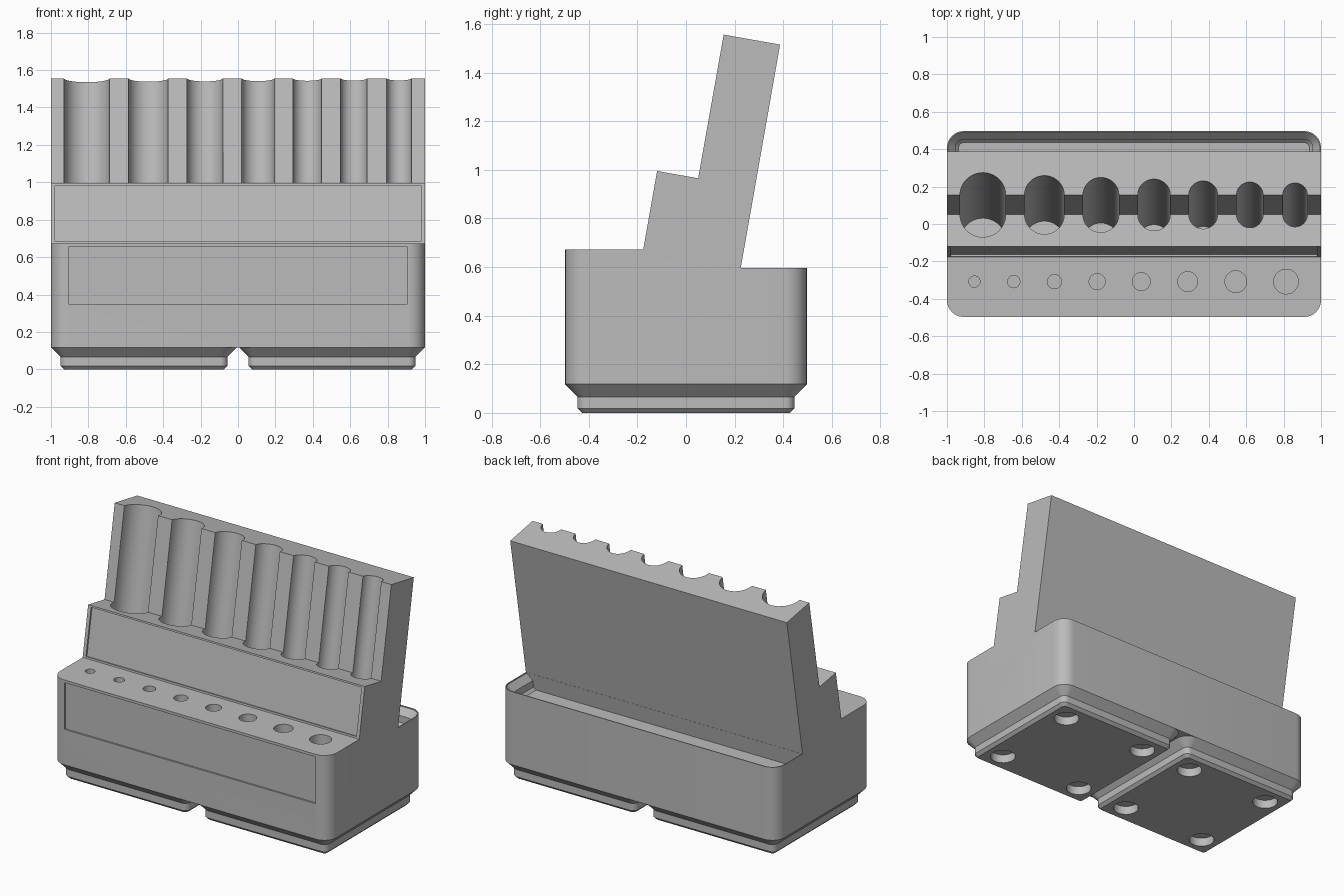
import bpy, bmesh, math
from mathutils import Matrix, Vector

cube = bpy.data.objects.get("Cube")
if cube:
    bpy.data.objects.remove(cube, do_unlink=True)

LEAN = math.radians(10)
TILT = Matrix.Rotation(-LEAN, 4, 'X')
AXIS = TILT @ Vector((0, 0, 1))
HALF_X, HALF_Y, CORNER = 1.0, 0.497, 0.09
BASE_Z, BACK_Z, LEDGE_Z = 0.118, 0.595, 0.672

gray = bpy.data.materials.new("plain gray")
gray.use_nodes = True
gray.diffuse_color = (0.5, 0.5, 0.5, 1)
gray.node_tree.nodes["Principled BSDF"].inputs["Base Color"].default_value = (0.5, 0.5, 0.5, 1)


def make_object(name, bm):
    bmesh.ops.recalc_face_normals(bm, faces=bm.faces[:])
    mesh = bpy.data.meshes.new(name)
    bm.to_mesh(mesh)
    bm.free()
    obj = bpy.data.objects.new(name, mesh)
    bpy.context.collection.objects.link(obj)
    mesh.materials.append(gray)
    return obj


def add_box(bm, center, size, rotation=Matrix()):
    bmesh.ops.create_cube(bm, size=1, matrix=Matrix.Translation(center) @ rotation
                          @ Matrix.Diagonal((*size, 1)))


def add_cylinder(bm, start, end, radius, segments=48):
    start, end = Vector(start), Vector(end)
    turn = (end - start).to_track_quat('Z', 'Y').to_matrix().to_4x4()
    bmesh.ops.create_cone(bm, cap_ends=True, segments=segments, radius1=radius, radius2=radius,
                          depth=(end - start).length,
                          matrix=Matrix.Translation((start + end) / 2) @ turn)


def add_rounded_stack(bm, cx, half_x, half_y, levels, steps=8):
    """Rounded rectangles, each inset by its own amount, skinned from bottom to top."""
    rings = []
    for inset, z in levels:
        radius = CORNER - inset
        ring = []
        for quarter, (sx, sy) in enumerate(((1, 1), (-1, 1), (-1, -1), (1, -1))):
            for i in range(steps + 1):
                a = (quarter + i / steps) * math.pi / 2
                ring.append(bm.verts.new((cx + sx * (half_x - CORNER) + radius * math.cos(a),
                                          sy * (half_y - CORNER) + radius * math.sin(a), z)))
        rings.append(ring)
    for low, high in zip(rings, rings[1:]):
        for i in range(len(low)):
            j = (i + 1) % len(low)
            bm.faces.new((low[i], low[j], high[j], high[i]))
    bm.faces.new(rings[0][::-1])
    bm.faces.new(rings[-1])


def carve(obj, bm):
    cutter = make_object(obj.name + "_cutter", bm)
    cutter.hide_render = True
    mod = obj.modifiers.new("carve", 'BOOLEAN')
    mod.operation, mod.solver, mod.object = 'DIFFERENCE', 'EXACT', cutter
    bpy.context.view_layer.objects.active = obj
    bpy.ops.object.modifier_apply(modifier=mod.name)
    bpy.data.objects.remove(cutter, do_unlink=True)


def smooth(obj):
    bpy.ops.object.select_all(action='DESELECT')
    obj.select_set(True)
    bpy.context.view_layer.objects.active = obj
    bpy.ops.object.shade_smooth_by_angle(angle=math.radians(25))


# Holder body: stepped side profile, extruded across, with rounded upright corners
profile = [(-HALF_Y, BASE_Z), (HALF_Y, BASE_Z), (HALF_Y, BACK_Z), (0.225, BACK_Z),
           (0.387, 1.515), (0.155, 1.556), (0.05, 0.965), (-0.119, 0.995),
           (-0.176, LEDGE_Z), (-HALF_Y, LEDGE_Z)]
bm = bmesh.new()
face = bm.faces.new([bm.verts.new((-HALF_X, y, z)) for y, z in profile])
grown = bmesh.ops.extrude_face_region(bm, geom=[face])
bmesh.ops.translate(bm, vec=(2 * HALF_X, 0, 0),
                    verts=[v for v in grown["geom"] if isinstance(v, bmesh.types.BMVert)])
uprights = [e for e in bm.edges
            if all(abs(abs(v.co.y) - HALF_Y) < 1e-4 for v in e.verts)
            and abs(e.verts[0].co.z - e.verts[1].co.z) > 0.1]
bmesh.ops.bevel(bm, geom=uprights, offset=CORNER, segments=8, profile=0.5, affect='EDGES')
body = make_object("holder_body", bm)

# Rear tray inside the stacking lip, trimmed behind the leaning board
cut = bmesh.new()
add_rounded_stack(cut, 0, HALF_X, HALF_Y,
                  [(0.062, 0.487), (0.045, 0.504), (0.045, 0.549), (0.006, 0.59), (0.006, 0.65)])
bmesh.ops.bisect_plane(cut, geom=cut.verts[:] + cut.edges[:] + cut.faces[:],
                       plane_co=(0, 0.226, BACK_Z),
                       plane_no=(0, math.cos(LEAN), -math.sin(LEAN)), clear_inner=True)
bmesh.ops.holes_fill(cut, edges=[e for e in cut.edges if e.is_boundary], sides=0)

# Leaning sockets: half channels in the board, full bores below the step
mid = Vector((0, 0.05, 0.965))
for x, radius in ((-0.808, 0.122), (-0.479, 0.106), (-0.177, 0.096), (0.107, 0.087),
                  (0.37, 0.077), (0.619, 0.071), (0.861, 0.066)):
    p = mid + Vector((x, 0, 0))
    add_cylinder(cut, p - AXIS * 0.8, p + AXIS * 0.8, radius)

# Small upright holes in the front ledge
for x, radius in ((-0.853, 0.03), (-0.643, 0.033), (-0.425, 0.038), (-0.197, 0.043),
                  (0.039, 0.048), (0.287, 0.053), (0.544, 0.058), (0.813, 0.066)):
    add_cylinder(cut, (x, -0.308, 0.22), (x, -0.308, 0.75), radius, 32)

# Shallow label recesses on the front and on the leaning step
add_box(cut, (0, -HALF_Y, 0.502), (1.815, 0.022, 0.305))
add_box(cut, (0, -0.1475, 0.8335), (1.955, 0.022, 0.306), TILT)
carve(body, cut)
smooth(body)

# Two stepped feet with four round magnet pockets each
for side, name in ((-1, "right_foot"), (1, "left_foot")):
    cx = side * 0.503
    bm = bmesh.new()
    add_rounded_stack(bm, cx, HALF_Y, HALF_Y,
                      [(0.07, 0), (0.051, 0.019), (0.051, 0.066), (0, BASE_Z)])
    foot = make_object(name, bm)
    cut = bmesh.new()
    for dx in (-0.31, 0.31):
        for dy in (-0.31, 0.31):
            add_cylinder(cut, (cx + dx, dy, -0.05), (cx + dx, dy, 0.057), 0.078, 32)
    carve(foot, cut)
    smooth(foot)
